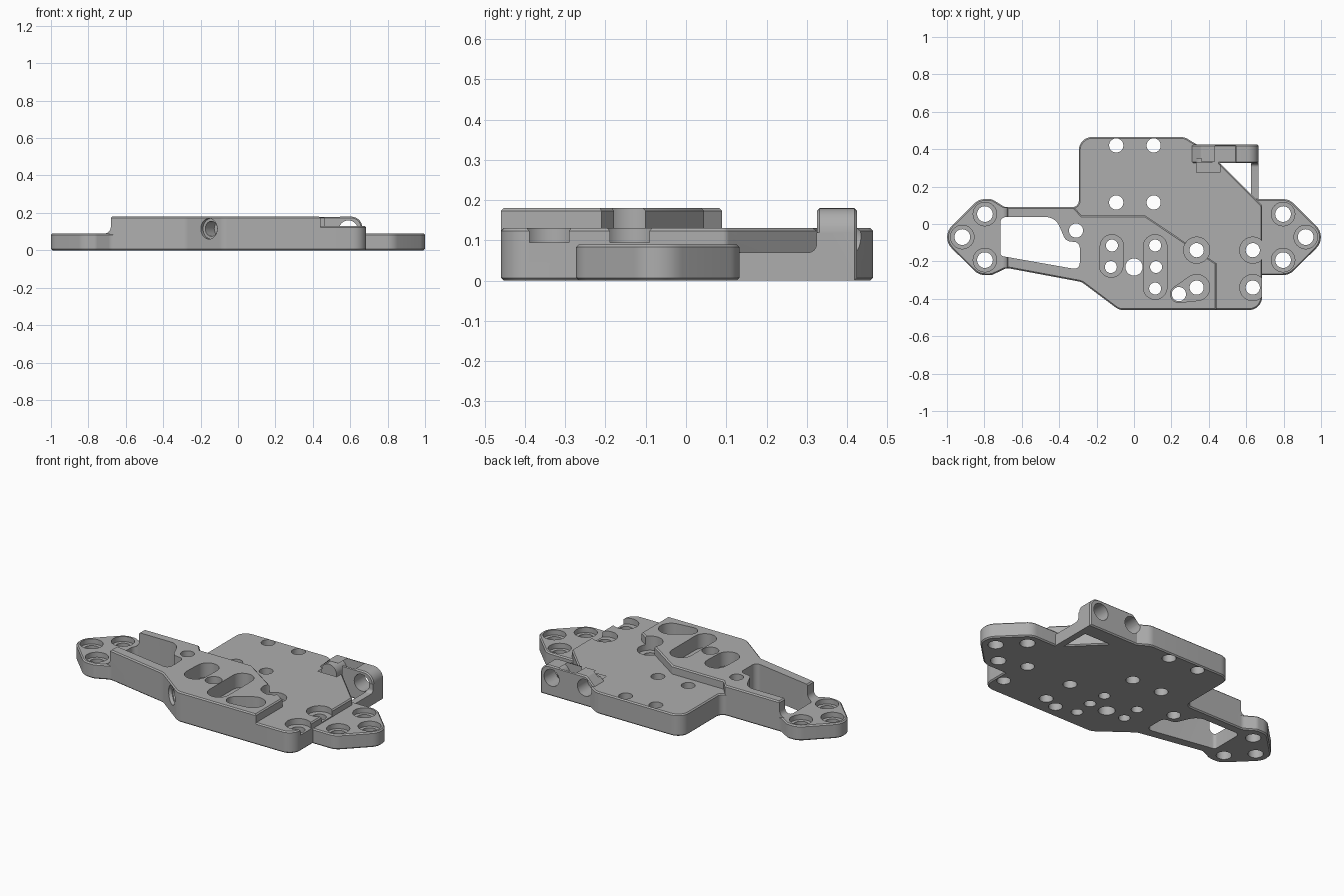
import bpy, bmesh, math
from mathutils import Vector

cube = bpy.data.objects.get("Cube")
if cube:
    bpy.data.objects.remove(cube, do_unlink=True)

grey = bpy.data.materials.new("machined grey")
grey.use_nodes = True
COLOR = (0.42, 0.42, 0.42, 1)
grey.diffuse_color = COLOR
grey.node_tree.nodes["Principled BSDF"].inputs["Base Color"].default_value = COLOR


def rounded(points, steps=8):
    """Outline with each (x, y, radius) corner replaced by an arc."""
    out = []
    for i, point in enumerate(points):
        p = Vector(point[:2])
        r = point[2] if len(point) > 2 else 0
        if not r:
            out.append(p)
            continue
        a = (Vector(points[i - 1][:2]) - p).normalized()
        b = (Vector(points[(i + 1) % len(points)][:2]) - p).normalized()
        half = a.angle(b) / 2
        center = p + (a + b).normalized() * (r / math.sin(half))
        start = p + a * (r / math.tan(half)) - center
        end = p + b * (r / math.tan(half)) - center
        sweep = start.angle_signed(end)
        for k in range(steps + 1):
            t = -sweep * k / steps
            c, s = math.cos(t), math.sin(t)
            out.append(center + Vector((start.x * c - start.y * s, start.x * s + start.y * c)))
    return out


def finish(name, bm):
    bmesh.ops.recalc_face_normals(bm, faces=bm.faces)
    mesh = bpy.data.meshes.new(name)
    bm.to_mesh(mesh)
    bm.free()
    mesh.materials.append(grey)
    obj = bpy.data.objects.new(name, mesh)
    bpy.context.collection.objects.link(obj)
    return obj


def prism(name, points, lo, hi, axis="z", bevel=0):
    """Extrude a rounded outline along an axis, easing both rims."""
    place = {"x": lambda p, h: (h, p.x, p.y),
             "y": lambda p, h: (p.x, h, p.y),
             "z": lambda p, h: (p.x, p.y, h)}[axis]
    bm = bmesh.new()
    outline = rounded(points)
    low = [bm.verts.new(place(p, lo)) for p in outline]
    high = [bm.verts.new(place(p, hi)) for p in outline]
    caps = [bm.faces.new(low), bm.faces.new(high)]
    for i in range(len(low)):
        bm.faces.new((low[i - 1], low[i], high[i], high[i - 1]))
    bmesh.ops.recalc_face_normals(bm, faces=bm.faces)
    if bevel:
        rims = [e for f in caps for e in f.edges]
        bmesh.ops.bevel(bm, geom=rims, offset=bevel, segments=1, affect="EDGES")
    return finish(name, bm)


def pocket(circles, lo, hi, sides=32):
    """Cutter that hulls one or more (x, y, radius) circles."""
    bm = bmesh.new()
    for x, y, r in circles:
        for k in range(sides):
            t = 2 * math.pi * k / sides
            for z in (lo, hi):
                bm.verts.new((x + r * math.cos(t), y + r * math.sin(t), z))
    hull = bmesh.ops.convex_hull(bm, input=bm.verts)
    loose = {g for g in hull["geom_interior"] + hull["geom_unused"]
             if isinstance(g, bmesh.types.BMVert)}
    bmesh.ops.delete(bm, geom=list(loose), context="VERTS")
    bmesh.ops.dissolve_limit(bm, angle_limit=0.01, verts=bm.verts, edges=bm.edges)
    return finish("cutter", bm)


def bore(start, direction, radius, depth):
    """Cutter cylinder running from start along a direction."""
    cutter = pocket([(0, 0, radius)], -0.05, depth)
    turn = Vector(direction).to_track_quat("Z", "Y").to_matrix().to_4x4()
    turn.translation = start
    cutter.data.transform(turn)
    return cutter


def combine(body, other, operation):
    mod = body.modifiers.new("combine", "BOOLEAN")
    mod.operation, mod.solver, mod.object = operation, "EXACT", other
    bpy.context.view_layer.objects.active = body
    bpy.ops.object.modifier_apply(modifier=mod.name)
    bpy.data.objects.remove(other, do_unlink=True)


EDGE = 0.007

# Raised front deck
body = prism("mounting_plate", [
    (-0.68, 0.09), (-0.32, 0.09), (-0.28, 0.045), (0.06, 0.045), (0.44, -0.21),
    (0.44, -0.46), (-0.08, -0.46, 0.07), (-0.28, -0.31, 0.07), (-0.68, -0.235)], 0, 0.18, bevel=EDGE)

# Middle-height rear plate
parts = [prism("rear_plate", [
    (-0.25, 0), (-0.34, 0.06), (-0.34, 0.09), (-0.295, 0.09, 0.035), (-0.295, 0.465, 0.07),
    (0.27, 0.465, 0.07), (0.36, 0.41), (0.46, 0.38), (0.46, 0.325), (0.685, 0.1, 0.02),
    (0.685, -0.46, 0.07), (0.4, -0.46), (0.4, -0.2), (0.06, 0.0)], 0, 0.13, bevel=EDGE)]

# Low mounting ears
parts.append(prism("right_ear", [
    (-0.6, 0.09), (-0.69, 0.09, 0.04), (-0.76, 0.133, 0.04), (-0.83, 0.133, 0.08),
    (-1.035, -0.07, 0.085), (-0.83, -0.273, 0.08), (-0.76, -0.273, 0.04),
    (-0.68, -0.235, 0.04), (-0.6, -0.25)], 0, 0.09, bevel=EDGE))
parts.append(prism("left_ear", [
    (0.6, 0.133), (0.83, 0.133, 0.08), (1.035, -0.07, 0.085), (0.83, -0.273, 0.08),
    (0.6, -0.273)], 0, 0.09, bevel=EDGE))

# Curved step from the deck down to the ear
parts.append(prism("deck_fillet", [
    (-0.66, 0.05), (-0.66, 0.172), (-0.68, 0.172), (-0.68, 0.09, 0.034), (-0.715, 0.09),
    (-0.715, 0.05)], -0.235, 0.088, "y"))

# Rear block with its strut, ramp and tooth
parts.append(prism("rear_block", [
    (0.31, 0), (0.665, 0), (0.665, 0.18, 0.06), (0.36, 0.18, 0.02), (0.31, 0.13)],
    0.325, 0.425, "y", EDGE))
parts.append(prism("strut", [
    (0.1, 0), (0.35, 0), (0.35, 0.12), (0.324, 0.12), (0.324, 0.07, 0.02), (0.1, 0.07)],
    0.625, 0.665, "x"))
parts.append(prism("ramp", [
    (0.275, 0.11), (0.275, 0.13), (0.325, 0.179), (0.35, 0.179), (0.35, 0.11)], 0.335, 0.46, "x"))
tooth = prism("tooth", [
    (0.33, 0.16), (0.33, 0.18), (0.365, 0.19, 0.03), (0.39, 0.28, 0.01), (0.42, 0.28),
    (0.42, 0.16)], 0.43, 0.55, "x")
for v in tooth.data.vertices:
    v.co.x = 0.488 + (v.co.x - 0.49) * (1 - 3.5 * max(0, v.co.z - 0.17))
parts.append(tooth)
for part in parts:
    combine(body, part, "UNION")

# Large lightening window
cutters = [prism("cutter", [
    (-0.715, 0.037, 0.03), (-0.42, 0.037, 0.08), (-0.365, -0.09, 0.04), (-0.29, -0.1, 0.03),
    (-0.29, -0.245, 0.03), (-0.715, -0.17, 0.02)], -0.1, 0.4)]

# Counterbores and slot pockets
cutters += [pocket([(side * x, y, 0.063)], 0.06, 0.3)
            for side in (-1, 1) for x, y in ((0.797, 0.053), (0.918, -0.07), (0.797, -0.193))]
FLOOR = 0.095
for circles in (
        [(0.335, -0.14, 0.07)], [(0.635, -0.14, 0.07)], [(0.635, -0.34, 0.07)],
        [(0.335, -0.34, 0.07), (0.24, -0.375, 0.045)],
        [(-0.118, -0.12, 0.063), (-0.122, -0.222, 0.063)],
        [(0.113, -0.12, 0.063), (0.113, -0.34, 0.063)]):
    cutters.append(pocket(circles, FLOOR, 0.3))

# Through holes grouped by radius
holes = {
    0.042: [(side * x, y) for side in (-1, 1)
            for x, y in ((0.797, 0.053), (0.918, -0.07), (0.797, -0.193))],
    0.038: [(x, y) for x in (-0.095, 0.105) for y in (0.115, 0.42)]
    + [(x, y) for x in (0.335, 0.635) for y in (-0.14, -0.34)]
    + [(-0.31, -0.035), (0.24, -0.375)],
    0.032: [(-0.118, -0.115), (-0.124, -0.23), (0.113, -0.115), (0.118, -0.23), (0.113, -0.345)],
    0.046: [(0, -0.23)]}
for radius, centers in holes.items():
    cutters += [pocket([(x, y, radius)], -0.1, 0.4) for x, y in centers]

# Angled side port and rear block bores
port, inward = (-0.155, -0.404, 0.115), (0.6, 0.8, 0)
cutters += [bore(port, inward, 0.055, 0.02), bore(port, inward, 0.04, 0.1)]
cutters += [bore((0.59, 0.43, 0.11), (0, -1, 0), 0.05, 0.13),
            bore((0.37, 0.43, 0.11), (0, -1, 0), 0.05, 0.1)]
for cutter in cutters:
    combine(body, cutter, "DIFFERENCE")

# Smooth the curved walls, keep machined edges sharp
bpy.ops.object.select_all(action="DESELECT")
body.select_set(True)
bpy.context.view_layer.objects.active = body
bpy.ops.object.shade_smooth_by_angle(angle=math.radians(30))
